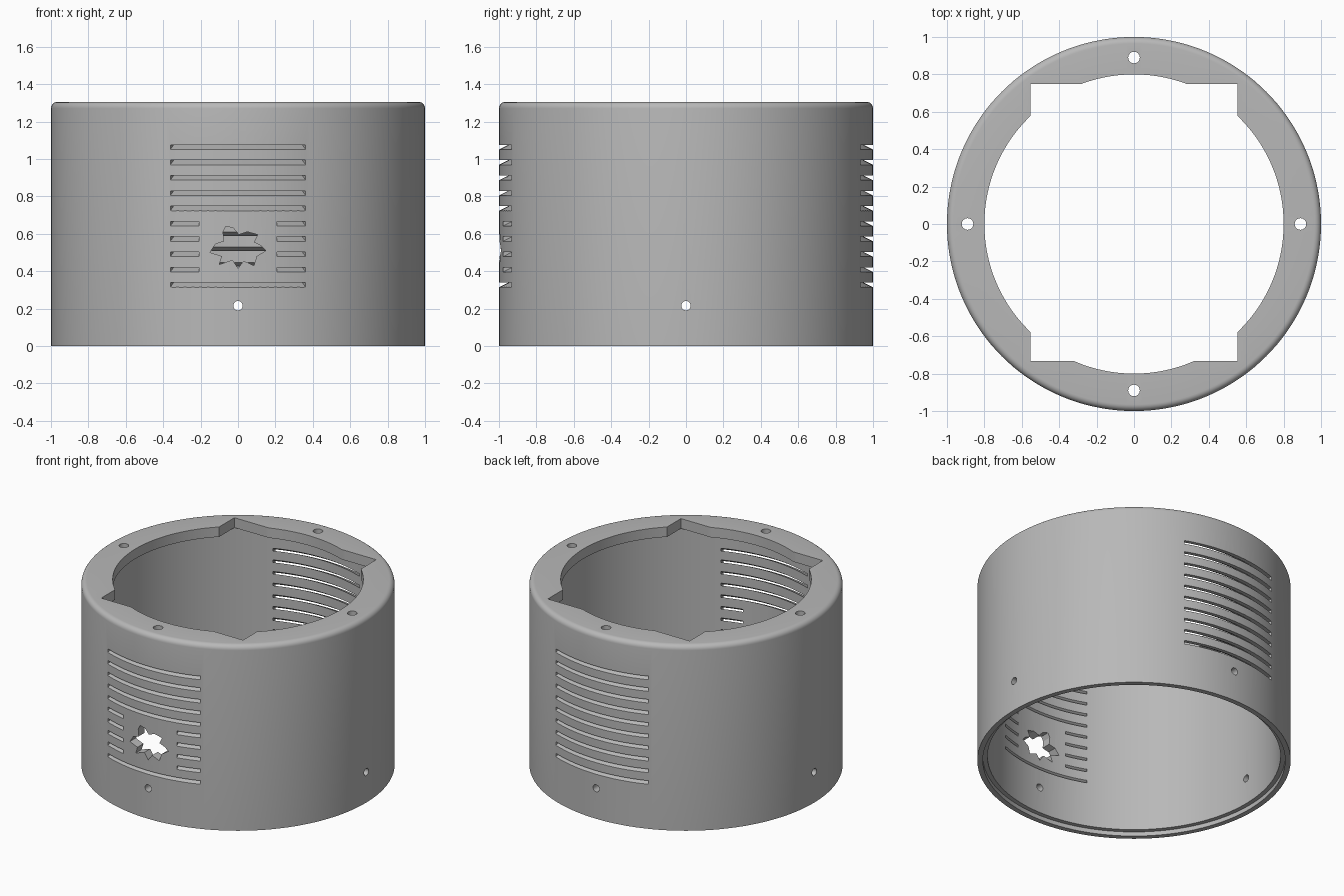
import bpy, bmesh
from math import sin, cos, pi, radians, asin
from mathutils import Matrix, Vector

old = bpy.data.objects.get("Cube")
if old:
    bpy.data.objects.remove(old, do_unlink=True)

HEIGHT = 1.305
SEGMENTS = 144

grey = bpy.data.materials.new("grey plastic")
grey.use_nodes = True
grey.diffuse_color = (0.48, 0.48, 0.48, 1)
grey.node_tree.nodes["Principled BSDF"].inputs["Base Color"].default_value = (0.48, 0.48, 0.48, 1)


def make_object(name, bm):
    bmesh.ops.recalc_face_normals(bm, faces=bm.faces)
    mesh = bpy.data.meshes.new(name)
    bm.to_mesh(mesh)
    bm.free()
    mesh.materials.append(grey)
    obj = bpy.data.objects.new(name, mesh)
    bpy.context.collection.objects.link(obj)
    return obj


def sweep(bm, profile, start, end, steps):
    """Sweep a closed (radius, z) profile about z; a full turn joins up."""
    full = abs(end - start - 2 * pi) < 1e-6
    rings = []
    for i in range(steps if full else steps + 1):
        a = start + (end - start) * i / steps
        rings.append([bm.verts.new((r * cos(a), r * sin(a), z)) for r, z in profile])
    pairs = list(zip(rings, rings[1:]))
    if full:
        pairs.append((rings[-1], rings[0]))
    else:
        bm.faces.new(rings[0])
        bm.faces.new(rings[-1])
    n = len(profile)
    for p, q in pairs:
        for k in range(n):
            bm.faces.new((p[k], p[(k + 1) % n], q[(k + 1) % n], q[k]))


def rod(bm, radius, length, matrix):
    bmesh.ops.create_cone(bm, cap_ends=True, segments=24, radius1=radius,
                          radius2=radius, depth=length, matrix=matrix)


def cut(target, bm):
    """Subtract a temporary cutter from the target."""
    cutter = make_object("cutter", bm)
    cutter.hide_render = True
    mod = target.modifiers.new("cut", "BOOLEAN")
    mod.operation = "DIFFERENCE"
    mod.solver = "EXACT"
    mod.object = cutter
    graph = bpy.context.evaluated_depsgraph_get()
    result = bpy.data.meshes.new_from_object(target.evaluated_get(graph))
    target.modifiers.clear()
    target.data = result
    bpy.data.objects.remove(cutter, do_unlink=True)


# Round housing: rounded top edge, inner top flange, stepped bottom rim
outer = [(0.965 + 0.035 * cos(t * pi / 12), HEIGHT - 0.035 + 0.035 * sin(t * pi / 12))
         for t in range(7)]
profile = [(0.965, 0), (1, 0)] + outer + [
    (0.8, HEIGHT), (0.8, HEIGHT - 0.07), (0.935, HEIGHT - 0.07),
    (0.935, 0.03), (0.965, 0.03)]
bm = bmesh.new()
sweep(bm, profile, 0, 2 * pi, SEGMENTS)
housing = make_object("vented_housing", bm)

# Square-cornered opening in the flange
bm = bmesh.new()
bmesh.ops.create_cube(bm, size=1, matrix=Matrix.Translation((0, 0.008, HEIGHT))
                      @ Matrix.Diagonal((1.105, 1.482, 0.25, 1)))
cut(housing, bm)

# Screw holes through the flange and pin holes near the base
bm = bmesh.new()
for k in range(4):
    turn = Matrix.Rotation(k * pi / 2, 4, "Z")
    rod(bm, 0.031, 0.3, turn @ Matrix.Translation((0.89, 0, HEIGHT)))
    rod(bm, 0.025, 0.3, turn @ Matrix.Translation((0.97, 0, 0.215))
        @ Matrix.Rotation(pi / 2, 4, "Y"))
cut(housing, bm)

# Slanted vent slots, front and back; the front leaves room for a panel
bm = bmesh.new()
wide, narrow = asin(0.362), asin(0.208)
for row in range(10):
    z = 1.075 - 0.0818 * row
    slot = [(1.02, z), (0.975, z), (0.92, z + 0.035), (0.92, z + 0.015), (1.02, z - 0.035)]
    sweep(bm, slot, pi / 2 - wide, pi / 2 + wide, 18)
    front = -pi / 2
    if 5 <= row <= 8:
        sweep(bm, slot, front - wide, front - narrow, 5)
        sweep(bm, slot, front + narrow, front + wide, 5)
    else:
        sweep(bm, slot, front - wide, front + wide, 18)
cut(housing, bm)

# Flower-shaped window in the front panel
petals = [(-.15, .50), (-.12, .545), (-.075, .56), (-.08, .61), (-.065, .64), (-.025, .63),
          (.005, .595), (.05, .61), (.105, .595), (.085, .555), (.125, .535), (.15, .51),
          (.10, .48), (.085, .43), (.03, .455), (0, .415), (-.03, .46), (-.10, .435),
          (-.085, .48)]
bm = bmesh.new()
face = bm.faces.new([bm.verts.new((x, -1.1, z)) for x, z in petals])
grown = bmesh.ops.extrude_face_region(bm, geom=[face])["geom"]
bmesh.ops.translate(bm, vec=Vector((0, 0.3, 0)),
                    verts=[v for v in grown if isinstance(v, bmesh.types.BMVert)])
cut(housing, bm)

# Smooth round walls with crisp cut edges
bpy.ops.object.select_all(action="DESELECT")
housing.select_set(True)
bpy.context.view_layer.objects.active = housing
bpy.ops.object.shade_smooth_by_angle(angle=radians(28))
